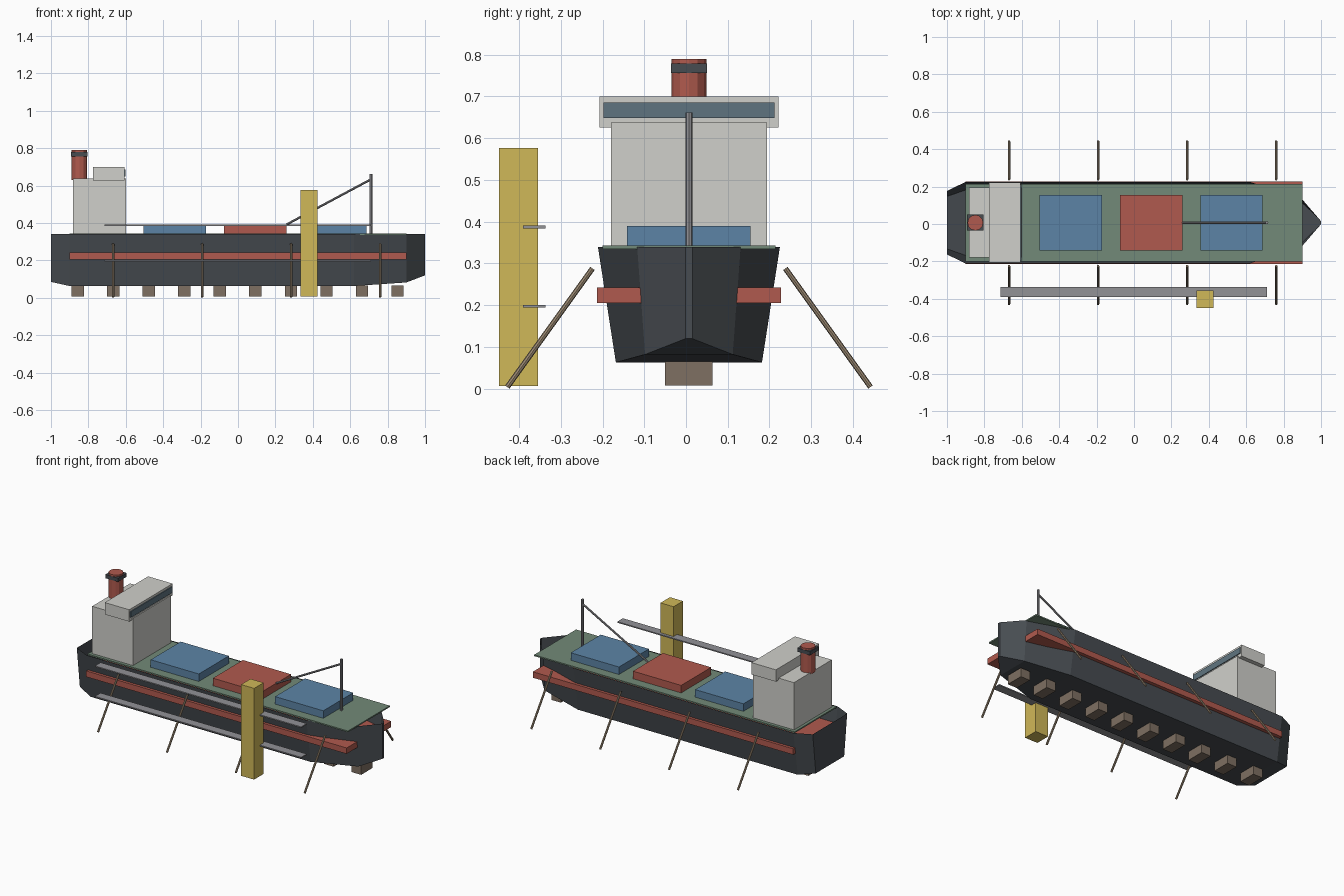
import bpy, bmesh
from mathutils import Vector

if "Cube" in bpy.data.objects:
    bpy.data.objects.remove(bpy.data.objects["Cube"])

CY = 0.007      # ship centreline


def material(name, hex_code):
    srgb = [int(hex_code[i:i + 2], 16) / 255 for i in (0, 2, 4)]
    rgb = [c / 12.92 if c < 0.04 else ((c + 0.055) / 1.055) ** 2.4 for c in srgb]
    m = bpy.data.materials.new(name)
    m.use_nodes = True
    m.diffuse_color = (*rgb, 1)
    m.node_tree.nodes["Principled BSDF"].inputs["Base Color"].default_value = (*rgb, 1)
    return m


hull_grey = material("hull grey", "474c51")
red = material("oxide red", "b05a4e")
green = material("deck green", "728a78")
blue = material("hatch blue", "5c84a6")
white = material("off white", "d0d0cb")
glass = material("window blue grey", "5f7480")
steel = material("steel grey", "929296")
yellow = material("crane yellow", "d0b858")
brown = material("block brown", "7f7062")
wood = material("prop wood", "9c8a73")


def finish(name, bm, mat):
    me = bpy.data.meshes.new(name)
    bm.to_mesh(me)
    bm.free()
    me.materials.append(mat)
    ob = bpy.data.objects.new(name, me)
    bpy.context.collection.objects.link(ob)
    return ob


def box(name, mat, x, y, z):
    """Box from (low, high) pairs on each axis."""
    bm = bmesh.new()
    bmesh.ops.create_cube(bm, size=1)
    for v in bm.verts:
        v.co = [r[0] if c < 0 else r[1] for c, r in zip(v.co, (x, y, z))]
    return finish(name, bm, mat)


def centred(half):
    return (CY - half, CY + half)


def rod(name, mat, a, b, radius, sides=8):
    """Cylinder between two points."""
    a, b = Vector(a), Vector(b)
    bm = bmesh.new()
    bmesh.ops.create_cone(bm, cap_ends=True, segments=sides, radius1=radius,
                          radius2=radius, depth=(b - a).length)
    ob = finish(name, bm, mat)
    ob.location = (a + b) / 2
    ob.rotation_euler = (b - a).to_track_quat("Z", "Y").to_euler()
    return ob


# Open-topped hull: x, half width at top, half width at bottom, bottom height
stations = [(-1, 0.17, 0.14, 0.085), (-0.9, 0.218, 0.175, 0.063),
            (0.62, 0.218, 0.175, 0.063), (0.9, 0.124, 0.105, 0.082),
            (1, 0.008, 0.008, 0.12)]
bm = bmesh.new()
rings = []
for x, top, bottom, z in stations:
    section = [(-top, 0.34), (-bottom, z), (bottom, z), (top, 0.34)]
    rings.append([bm.verts.new((x, CY + y, h)) for y, h in section])
for a, b in zip(rings, rings[1:]):
    for i in range(3):
        bm.faces.new((a[i], a[i + 1], b[i + 1], b[i]))
bm.faces.new(rings[0][::-1])
bm.faces.new(rings[-1])
bm.normal_update()
finish("hull", bm, hull_grey)

box("belt", red, (-0.9, 0.9), centred(0.22), (0.205, 0.242))
box("deck", green, (-0.9, 0.9), centred(0.207), (0.335, 0.343))

# Cargo hatches
for i, mat in enumerate((blue, red, blue)):
    x = -0.505 + 0.43 * i
    box(f"hatch_{i + 1}", mat, (x, x + 0.333), centred(0.148), (0.34, 0.39))

# Deckhouse, bridge and funnel
box("deckhouse", white, (-0.882, -0.6), centred(0.187), (0.34, 0.638))
box("bridge", white, (-0.776, -0.607), centred(0.214), (0.626, 0.7))
box("bridge_window", glass, (-0.608, -0.602), centred(0.205), (0.648, 0.686))
rod("funnel", red, (-0.848, CY, 0.63), (-0.848, CY, 0.79), 0.042, 12)
box("funnel_band", hull_grey, (-0.892, -0.804), centred(0.043), (0.756, 0.779))

# Mast and boom
rod("mast", steel, (0.71, CY, 0.34), (0.71, CY, 0.662), 0.008)
rod("boom", steel, (0.26, CY, 0.392), (0.71, CY, 0.633), 0.006)

# Keel blocks under the hull
for i in range(10):
    x = -0.857 + 0.19 * i
    box(f"keel_block_{i + 1}", brown, (x - 0.033, x + 0.033), centred(0.057), (0.008, 0.065))

# Slanted shoring props on both sides
for i in range(4):
    x = -0.668 + 0.476 * i
    for side, label in ((1, "back"), (-1, "front")):
        rod(f"prop_{label}_{i + 1}", wood, (x, CY + side * 0.231, 0.288),
            (x, CY + side * 0.435, 0.004), 0.0065)

# Dockside tower and walkways
box("tower", yellow, (0.335, 0.425), (-0.448, -0.355), (0.007, 0.577))
for label, z in (("lower", 0.194), ("upper", 0.384)):
    box(f"walkway_{label}", steel, (-0.715, 0.71), (-0.391, -0.336), (z, z + 0.007))
